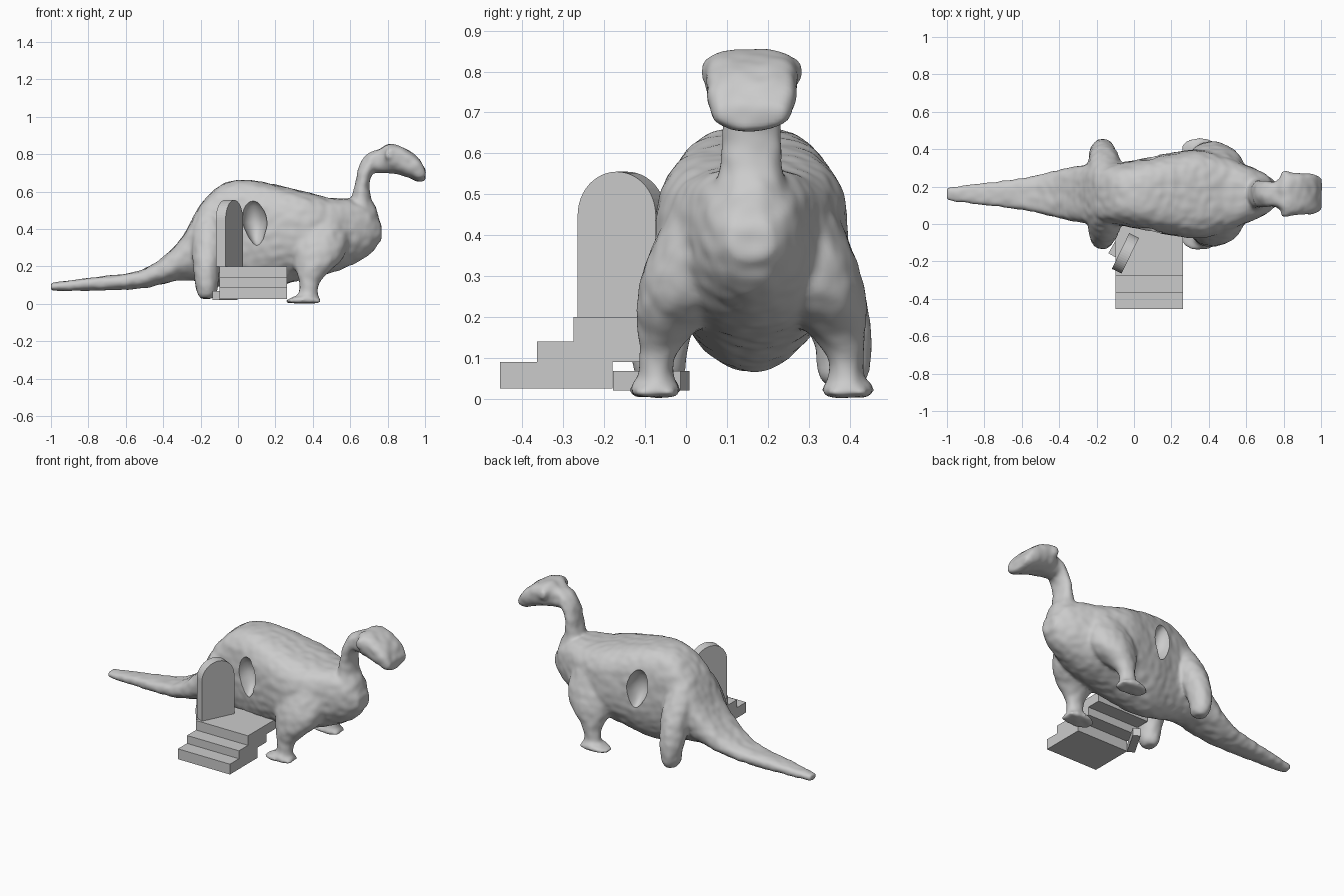
import bpy, bmesh, math
from mathutils import Vector, Matrix, noise

cube = bpy.data.objects.get("Cube")
if cube:
    bpy.data.objects.remove(cube)

MID = 0.16   # the animal's centre line in y

grey = bpy.data.materials.new("stone_grey")
grey.use_nodes = True
grey.diffuse_color = (0.6, 0.6, 0.6, 1)
grey.node_tree.nodes["Principled BSDF"].inputs["Base Color"].default_value = (0.6, 0.6, 0.6, 1)


def add_object(name, bm):
    bmesh.ops.recalc_face_normals(bm, faces=bm.faces)
    mesh = bpy.data.meshes.new(name)
    bm.to_mesh(mesh)
    bm.free()
    mesh.materials.append(grey)
    obj = bpy.data.objects.new(name, mesh)
    bpy.context.collection.objects.link(obj)
    return obj


def smooth_path(stations, steps=5):
    """Catmull-Rom interpolation of section tuples."""
    pts = [stations[0]] + stations + [stations[-1]]
    out = []
    for p, q, r, s in zip(pts, pts[1:], pts[2:], pts[3:]):
        for k in range(steps):
            t = k / steps
            out.append([b + 0.5 * t * (c - a + t * (2*a - 5*b + 4*c - d + t * (3*(b - c) + d - a)))
                        for a, b, c, d in zip(p, q, r, s)])
    return out + [stations[-1]]


def loft(bm, axis, stations, top=2.0, bottom=2.0, sides=32):
    """Closed skin; each station is (along, low, high, middle y, half width)."""
    rings = []
    for along, low, high, mid, half in smooth_path(stations):
        ring = []
        for i in range(sides):
            a = math.tau * i / sides
            power = top if i < sides / 2 else bottom
            u, v = (math.copysign(abs(f(a)) ** (2 / power), f(a)) for f in (math.cos, math.sin))
            y, c = mid + half * u, (low + high) / 2 + (high - low) / 2 * v
            ring.append(bm.verts.new((along, y, c) if axis == "X" else (c, y, along)))
        rings.append(ring)
    for r0, r1 in zip(rings, rings[1:]):
        for i in range(sides):
            j = (i + 1) % sides
            bm.faces.new((r0[i], r0[j], r1[j], r1[i]))
    bm.faces.new(rings[0])
    bm.faces.new(rings[-1])


def ball(bm, centre, radii):
    bmesh.ops.create_uvsphere(bm, u_segments=24, v_segments=12, radius=1,
                              matrix=Matrix.Translation(centre) @ Matrix.Diagonal((*radii, 1)))


def box(name, low, high, turn=0):
    low, high = Vector(low), Vector(high)
    bm = bmesh.new()
    bmesh.ops.create_cube(bm, size=1, matrix=Matrix.Translation((low + high) / 2)
                          @ Matrix.Rotation(turn, 4, "Z") @ Matrix.Diagonal((*(high - low), 1)))
    return add_object(name, bm)


# Tail and trunk
skin = bmesh.new()
trunk = [(-1, .07, .112, .037), (-.8, .07, .138, .06), (-.6, .075, .163, .085), (-.5, .085, .188, .105),
         (-.4, .105, .25, .13), (-.3, .125, .355, .15), (-.2, .115, .53, .16), (-.1, .09, .63, .165),
         (0, .067, .663, .18), (.1, .067, .657, .203), (.2, .09, .637, .22), (.35, .13, .602, .237),
         (.5, .165, .565, .2), (.6, .205, .56, .155), (.7, .26, .52, .11), (.768, .34, .42, .055)]
loft(skin, "X", [(x, lo, hi, MID, w) for x, lo, hi, w in trunk], 3.2, 2)

# Neck and head
neck = [(.42, .54, .76, .11), (.5, .575, .745, .092), (.56, .605, .715, .078), (.64, .625, .703, .074),
        (.7, .637, .725, .072), (.75, .65, .77, .07), (.8, .69, .785, .06), (.82, .73, .785, .045)]
loft(skin, "Z", [(z, lo, hi, MID, w) for z, lo, hi, w in neck])
head = [(.7, .7, .79, .05), (.77, .7, .835, .075), (.81, .7, .856, .108), (.86, .69, .845, .112),
        (.92, .67, .815, .11), (.97, .652, .772, .105), (1.002, .66, .72, .085)]
loft(skin, "X", [(x, lo, hi, MID, w) for x, lo, hi, w in head], 4, 2.2)

# Legs, feet and eyes on both sides
for side in (-1, 1):
    hind = [(.52, -.2, -.1, .07, .06), (.42, -.24, -.07, .11, .09), (.32, -.245, -.07, .155, .1),
            (.2, -.24, -.095, .208, .083), (.12, -.23, -.105, .225, .07), (.06, -.22, -.115, .225, .064),
            (.028, -.2, -.135, .225, .04)]
    front = [(.45, .28, .58, .1, .11), (.33, .27, .59, .14, .12), (.24, .285, .56, .165, .115),
             (.17, .31, .485, .205, .075), (.11, .328, .435, .228, .046), (.05, .32, .43, .233, .044),
             (.004, .29, .44, .235, .06)]
    for leg in (hind, front):
        loft(skin, "Z", [(z, lo, hi, MID + side * y, w) for z, lo, hi, y, w in leg])
    foot = [(.255, .004, .02, .03), (.3, .004, .037, .058), (.36, .004, .05, .065), (.44, .004, .03, .045)]
    loft(skin, "X", [(x, lo, hi, MID + side * .235, w) for x, lo, hi, w in foot], 2.2, 4)
    ball(skin, (.81, MID + side * .105, .8), (.028, .022, .033))

body = add_object("long_necked_animal", skin)

# Side hollows: a pocket that narrows downward, cut from both flanks
cut = bmesh.new()
for side in (-1, 1):
    ball(cut, (.088, MID + side * .22, .435), (.068, .1, .125))
for v in cut.verts:
    drop = .435 - v.co.z
    v.co.x += drop * .1 - (v.co.x - .088) * max(0, drop) * 2.5
cutter = add_object("hollow_cutter", cut)
cutter.hide_render = True

# Fuse the parts, soften the joins, then cut the hollows
fuse = body.modifiers.new("fuse", "REMESH")
fuse.mode = "VOXEL"
fuse.voxel_size = 0.01
soften = body.modifiers.new("soften", "SMOOTH")
soften.factor, soften.iterations = 0.5, 14
hollow = body.modifiers.new("hollow", "BOOLEAN")
hollow.operation, hollow.object = "DIFFERENCE", cutter
bpy.context.view_layer.update()
solid = bpy.data.meshes.new_from_object(body.evaluated_get(bpy.context.evaluated_depsgraph_get()))
body.modifiers.clear()
body.data = solid
bpy.data.objects.remove(cutter)
solid.materials.clear()
solid.materials.append(grey)

# Gently uneven hide
offsets = [v.normal * noise.noise(v.co * 22) * .004 for v in solid.vertices]
for v, d in zip(solid.vertices, offsets):
    v.co += d
    v.co.z = max(v.co.z, 0)
bpy.ops.object.select_all(action="DESELECT")
body.select_set(True)
bpy.context.view_layer.objects.active = body
bpy.ops.object.shade_smooth_by_angle(angle=math.radians(40))

# Stairs: three equal slabs, each set back from the one below
heights = (.025, .09, .14, .2)
for i in range(3):
    y = -.455 + .09 * i
    box(f"stair_step_{i + 1}", (-.1, y, heights[i]), (.262, y + .275, heights[i + 1]))

# Low bar lying slantwise by the hind foot
box("foot_bar", (-.165, -.1075, .02), (.025, -.0625, .068), math.radians(60))

# Arched door standing ajar on the top step
arch = bmesh.new()
half, thick, spring, base = .106, .058, .449, .2
outline = [(-half, base)] + [(-half * math.cos(math.pi * k / 24), spring + half * math.sin(math.pi * k / 24))
                             for k in range(25)] + [(half, base)]
panel = arch.faces.new([arch.verts.new((u, -thick / 2, z)) for u, z in outline])
grown = bmesh.ops.extrude_face_region(arch, geom=[panel])["geom"]
bmesh.ops.translate(arch, vec=(0, thick, 0), verts=[g for g in grown if isinstance(g, bmesh.types.BMVert)])
door = add_object("arched_door", arch)
door.location = (-.046, -.157, 0)
door.rotation_euler.z = math.radians(64)
